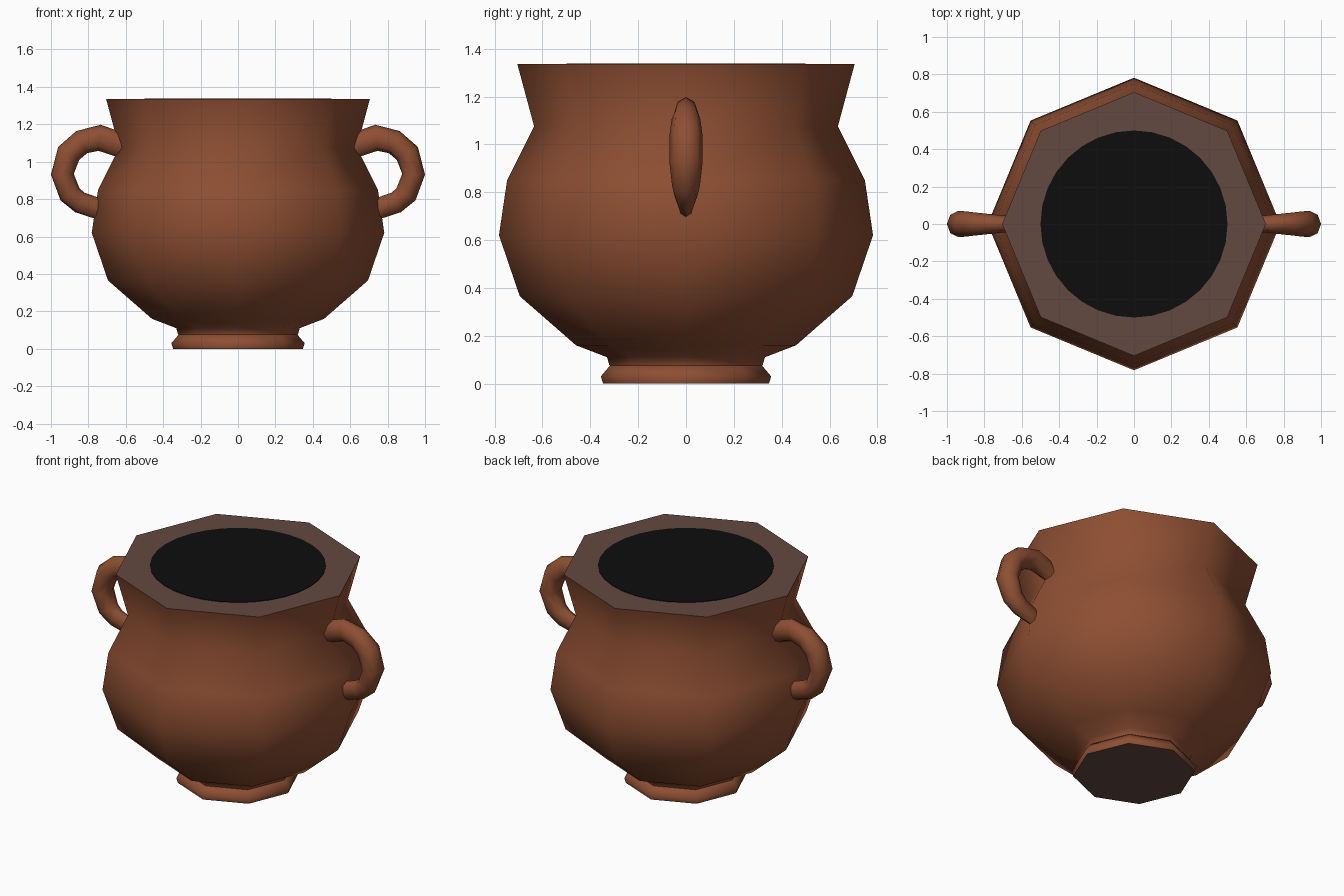
import bpy, bmesh, math
from mathutils import Vector

if "Cube" in bpy.data.objects:
    bpy.data.objects.remove(bpy.data.objects["Cube"])


def material(name, rgb):
    m = bpy.data.materials.new(name)
    m.diffuse_color = (*rgb, 1)
    m.use_nodes = True
    m.node_tree.nodes["Principled BSDF"].inputs["Base Color"].default_value = m.diffuse_color
    return m


CLAY = material("terracotta", (0.27, 0.078, 0.033))
DULL = material("dull brown", (0.125, 0.066, 0.052))
BLACK = material("black", (0.004, 0.004, 0.004))


def loft(name, rings, mats, cap_mat=0):
    """Skin a list of point rings and cap both ends."""
    bm = bmesh.new()
    rows = [[bm.verts.new(p) for p in ring] for ring in rings]
    n = len(rows[0])
    for a, b in zip(rows, rows[1:]):
        for i in range(n):
            j = (i + 1) % n
            bm.faces.new((a[i], a[j], b[j], b[i]))
    for row in (rows[0], rows[-1]):
        bm.faces.new(row).material_index = cap_mat
    bmesh.ops.recalc_face_normals(bm, faces=bm.faces[:])
    me = bpy.data.meshes.new(name)
    bm.to_mesh(me)
    bm.free()
    ob = bpy.data.objects.new(name, me)
    bpy.context.collection.objects.link(ob)
    for m in mats:
        me.materials.append(m)
    bpy.ops.object.select_all(action='DESELECT')
    ob.select_set(True)
    bpy.context.view_layer.objects.active = ob
    bpy.ops.object.shade_smooth_by_angle(angle=math.radians(62))
    return ob


def lathe(name, profile, mats, sides=8, cap_mat=0):
    """Turn (radius, height) points around z."""
    angles = [math.tau * i / sides for i in range(sides)]
    rings = [[(r * math.cos(a), r * math.sin(a), z) for a in angles] for r, z in profile]
    return loft(name, rings, mats, cap_mat)


# Pot body, with the flat filled top
lathe("pot_body", [(0.32, 0.075), (0.33, 0.11), (0.46, 0.16), (0.695, 0.365), (0.782, 0.62),
                   (0.748, 0.85), (0.635, 1.075), (0.705, 1.335)], [CLAY, DULL], cap_mat=1)

# Foot ring
lathe("foot", [(0.356, 0.0 + 0.03), (0.318, 0.075)][::-1] + [(0.347, 0.0)], [CLAY, DULL], cap_mat=1)

# Dark opening painted on the top
lathe("dark_opening", [(0.5, 1.333), (0.5, 1.338)], [BLACK], sides=32)

# Handles: path in the xz plane as (x, z, in-plane radius, y radius)
PATH = [(0.615, 1.085, 0.066, 0.036), (0.74, 1.128, 0.07, 0.05), (0.835, 1.105, 0.066, 0.06),
        (0.905, 1.045, 0.066, 0.068), (0.939, 0.933, 0.061, 0.07), (0.898, 0.825, 0.06, 0.058),
        (0.845, 0.782, 0.058, 0.047), (0.735, 0.745, 0.056, 0.03)]


def handle(name, side):
    rings = []
    for k, (x, z, rp, ry) in enumerate(PATH):
        a, b = PATH[max(k - 1, 0)], PATH[min(k + 1, len(PATH) - 1)]
        t = Vector((b[0] - a[0], b[1] - a[1])).normalized()
        ring = []
        for i in range(8):
            ang = math.tau * i / 8
            u, v = rp * math.cos(ang), ry * math.sin(ang)
            ring.append((side * (x - t.y * u), v, z + t.x * u))
        rings.append(ring)
    loft(name, rings, [CLAY])


handle("right_handle", 1)
handle("left_handle", -1)
